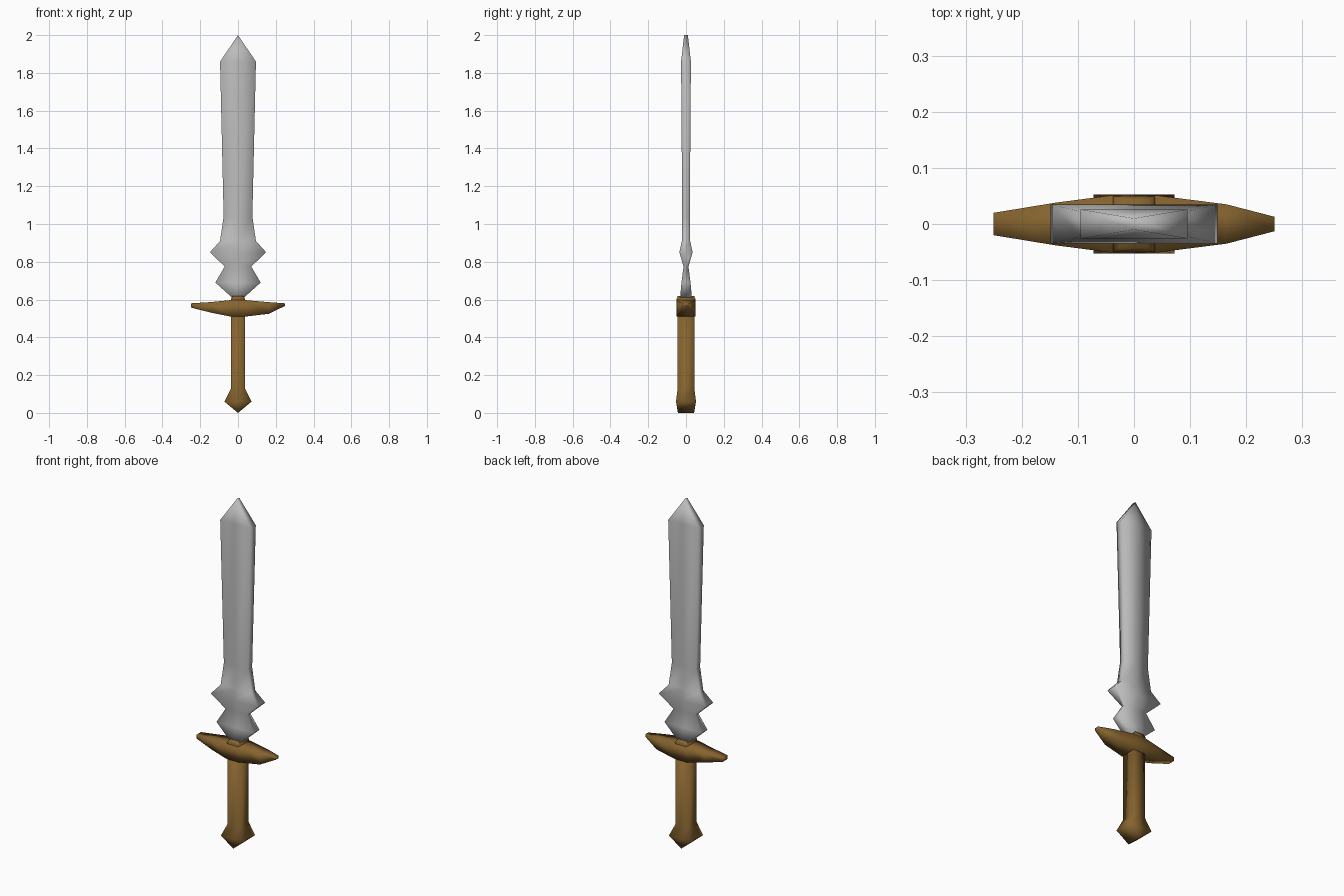
import bpy
import bmesh

cube = bpy.data.objects.get("Cube")
if cube:
    bpy.data.objects.remove(cube, do_unlink=True)


def make_material(name, rgb):
    mat = bpy.data.materials.new(name)
    mat.use_nodes = True
    color = (*rgb, 1.0)
    mat.diffuse_color = color
    mat.node_tree.nodes["Principled BSDF"].inputs["Base Color"].default_value = color
    return mat


def loft(name, rings, mat):
    """Skin a chain of equal-sized point rings, cap both ends, shade smooth."""
    bm = bmesh.new()
    loops = [[bm.verts.new(p) for p in ring] for ring in rings]
    count = len(loops[0])
    for low, high in zip(loops, loops[1:]):
        for i in range(count):
            j = (i + 1) % count
            bm.faces.new((low[i], low[j], high[j], high[i]))
    bm.faces.new(loops[0][::-1])
    bm.faces.new(loops[-1])
    bmesh.ops.remove_doubles(bm, verts=bm.verts, dist=0.0005)
    bmesh.ops.recalc_face_normals(bm, faces=bm.faces)
    for face in bm.faces:
        face.smooth = True
    mesh = bpy.data.meshes.new(name)
    bm.to_mesh(mesh)
    bm.free()
    mesh.materials.append(mat)
    obj = bpy.data.objects.new(name, mesh)
    bpy.context.collection.objects.link(obj)
    return obj


def upright_ring(z, w, d):
    """Flat box section with a centre line on the front and back."""
    return [(-w, -d, z), (0, -d, z), (w, -d, z), (w, d, z), (0, d, z), (-w, d, z)]


def sideways_ring(x, d, low, high):
    return [(x, -d, low), (x, d, low), (x, d, high), (x, -d, high)]


steel = make_material("steel grey", (0.50, 0.50, 0.50))
bronze = make_material("bronze brown", (0.235, 0.125, 0.028))

# Blade: height, half width, half thickness
blade = [(0.60, 0.02, 0.032), (0.69, 0.12, 0.024), (0.775, 0.07, 0.013),
         (0.85, 0.149, 0.035), (0.91, 0.095, 0.022), (1.04, 0.076, 0.02),
         (1.86, 0.095, 0.026), (2.0, 0, 0.01)]
loft("blade", [upright_ring(*s) for s in blade], steel)

# Grip with a pointed pommel
grip = [(0, 0, 0.043), (0.06, 0.072, 0.053), (0.13, 0.037, 0.044),
        (0.53, 0.037, 0.044)]
loft("grip", [upright_ring(*s) for s in grip], bronze)

# Collar holding the blade root
collar = [(0.515, 0.037, 0.049), (0.605, 0.037, 0.049), (0.62, 0.026, 0.043)]
loft("collar", [upright_ring(*s) for s in collar], bronze)

# Crossguard: x position, half depth, bottom and top heights
guard = [(-0.25, 0.02, 0.558, 0.58), (-0.14, 0.038, 0.53, 0.587),
         (-0.04, 0.051, 0.51, 0.597), (0.04, 0.051, 0.51, 0.597),
         (0.165, 0.035, 0.525, 0.586), (0.25, 0.013, 0.567, 0.58)]
loft("crossguard", [sideways_ring(*s) for s in guard], bronze)
